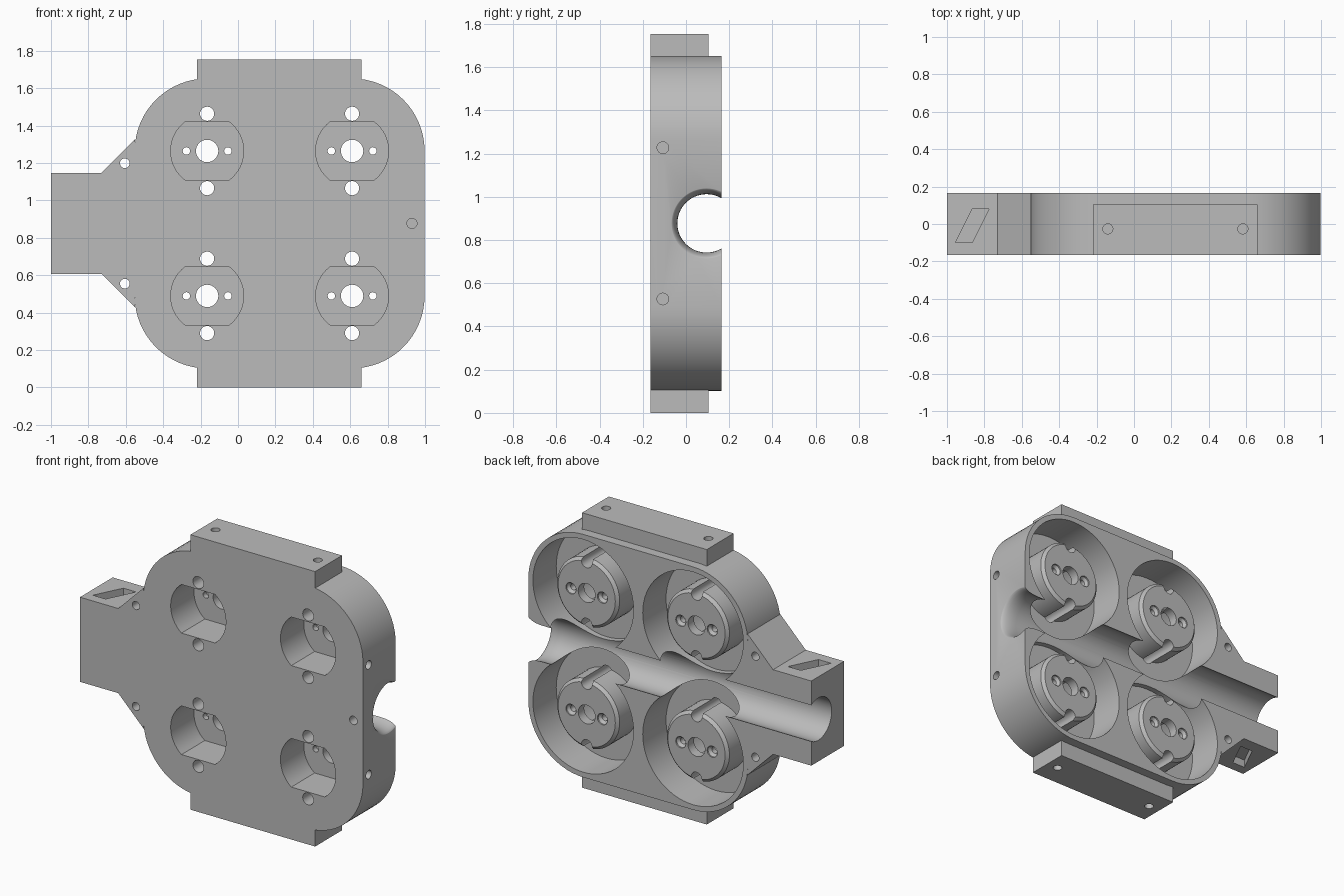
import bpy, bmesh, math
from mathutils import Vector

if "Cube" in bpy.data.objects:
    bpy.data.objects.remove(bpy.data.objects["Cube"])

FRONT, BACK = -0.165, 0.165
MID_X, MID_Z = 0.2225, 0.877      # centre of the four sockets
PITCH = 0.3875                    # half the socket spacing, also corner radius
X, Y, Z = Vector((1, 0, 0)), Vector((0, 1, 0)), Vector((0, 0, 1))


def finish(bm, name):
    bmesh.ops.remove_doubles(bm, verts=bm.verts, dist=1e-5)
    bmesh.ops.recalc_face_normals(bm, faces=bm.faces)
    mesh = bpy.data.meshes.new(name)
    bm.to_mesh(mesh)
    bm.free()
    obj = bpy.data.objects.new(name, mesh)
    bpy.context.collection.objects.link(obj)
    return obj


def prism(name, points, lo, hi, axis):
    """Extrude an outline along Y (points are x, z) or Z (points are x, y)."""
    bm = bmesh.new()
    second = Z if axis == Y else Y
    face = bm.faces.new([bm.verts.new(X * a + second * b + axis * lo) for a, b in points])
    out = bmesh.ops.extrude_face_region(bm, geom=[face])
    verts = [v for v in out["geom"] if isinstance(v, bmesh.types.BMVert)]
    bmesh.ops.translate(bm, verts=verts, vec=axis * (hi - lo))
    return finish(bm, name)


def lathe(name, profile, origin, axis, steps=32):
    """Spin (radius, distance) points about an axis through origin."""
    bm = bmesh.new()
    side = Z if axis != Z else X
    verts = [bm.verts.new(Vector(origin) + side * r + axis * t) for r, t in profile]
    edges = [bm.edges.new(pair) for pair in zip(verts, verts[1:])]
    bmesh.ops.spin(bm, geom=verts + edges, cent=origin, axis=axis,
                   angle=math.tau, steps=steps)
    return finish(bm, name)


def drill(name, radius, origin, axis, lo, hi, steps=24):
    return lathe(name, [(0, lo), (radius, lo), (radius, hi), (0, hi)], origin, axis, steps)


def arc(cx, cz, radius, start, end, count=16):
    angles = [math.radians(start + (end - start) * i / count) for i in range(count + 1)]
    return [(cx + radius * math.cos(a), cz + radius * math.sin(a)) for a in angles]


def combine(target, tool, operation="DIFFERENCE"):
    mod = target.modifiers.new("combine", "BOOLEAN")
    mod.operation, mod.solver, mod.object = operation, "EXACT", tool
    bpy.context.view_layer.objects.active = target
    bpy.ops.object.modifier_apply(modifier=mod.name)
    bpy.data.objects.remove(tool)


# Rounded plate with a tapered arm on one side
right, left = MID_X + PITCH, MID_X - PITCH
top, bottom = MID_Z + PITCH, MID_Z - PITCH
outline = arc(right, bottom, PITCH, -90, 0) + arc(right, top, PITCH, 0, 90)
outline += arc(left, top, PITCH, 90, 180)
outline += [(-0.55, MID_Z + 0.45), (-0.73, MID_Z + 0.27), (-1, MID_Z + 0.27)]
outline += [(-1, MID_Z - 0.27), (-0.73, MID_Z - 0.27), (-0.55, MID_Z - 0.45)]
# skip the arc start, which nearly meets the taper
outline += arc(left, bottom, PITCH, 180, 270)
body = prism("housing", outline, FRONT, BACK, Y)

# Mounting tabs above and below
tab = [(-0.22, 0), (0.66, 0), (0.66, 2 * MID_Z), (-0.22, 2 * MID_Z)]
combine(body, prism("tabs", tab, FRONT, 0.105, Y), "UNION")

# Four round pockets, each with a hollow central boss
pocket = [(0, 0.3), (0.355, 0.3), (0.355, -0.07), (0.22, -0.07),
          (0.22, 0.112), (0.202, 0.13), (0, 0.13)]
countersink = [(0, 0.09), (0.02, 0.105), (0.036, 0.121), (0.036, 0.2), (0, 0.2)]
flat = math.degrees(math.asin(0.155 / 0.195))
for cx in (left, right):
    for cz in (bottom, top):
        centre = (cx, 0, cz)
        combine(body, lathe("pocket", pocket, centre, Y, 64))
        recess = arc(cx, cz, 0.195, -flat, flat) + arc(cx, cz, 0.195, 180 - flat, 180 + flat)
        combine(body, prism("recess", recess, -0.3, 0.07, Y))
        combine(body, drill("shaft_hole", 0.06, centre, Y, 0, 0.3, 32))
        for s in (-1, 1):
            combine(body, drill("wire_hole", 0.038, (cx, 0, cz + s * 0.199), Y, -0.3, 0.3))
            screw = (cx + s * 0.111, 0, cz)
            combine(body, drill("screw_hole", 0.02, screw, Y, 0, 0.3, 16))
            combine(body, lathe("countersink", countersink, screw, Y, 16))

# Long channel open to the back, flared at one end
flare = [(0.135 + 0.034 * (1 - math.cos(i * math.pi / 12)),
          0.9 + 0.1 * math.sin(i * math.pi / 12)) for i in range(7)]
channel = [(0, -1.2), (0.135, -1.2)] + flare + [(0.169, 1.2), (0, 1.2)]
combine(body, lathe("channel", channel, (0, 0.095, MID_Z), X, 64))

# Fastener holes and slots, mirrored above and below the middle
slot = [(-0.955, -0.1), (-0.865, -0.1), (-0.775, 0.08), (-0.865, 0.08)]
for s in (-1, 1):
    combine(body, drill("arm_hole", 0.026, (-0.605, 0, MID_Z + s * 0.322), Y, -0.3, 0.3))
    combine(body, drill("side_hole", 0.027, (1, -0.107, MID_Z + s * 0.35), X, -0.1, 0.1))
    for hx in (-0.14, 0.582):
        combine(body, drill("tab_hole", 0.027, (hx, -0.026, MID_Z * (1 + s)), Z, -0.1, 0.1))
    ends = sorted((MID_Z + s * 0.22, MID_Z + s * 0.4))
    combine(body, prism("slot", slot, ends[0], ends[1], Z))
combine(body, drill("front_hole", 0.027, (0.93, FRONT, MID_Z), Y, -0.1, 0.06))

# Plain grey finish
grey = bpy.data.materials.new("plain grey")
grey.use_nodes = True
colour = (0.5, 0.5, 0.5, 1)
grey.diffuse_color = colour
grey.node_tree.nodes["Principled BSDF"].inputs["Base Color"].default_value = colour
body.data.materials.clear()
body.data.materials.append(grey)

bpy.ops.object.select_all(action="DESELECT")
body.select_set(True)
bpy.context.view_layer.objects.active = body
bpy.ops.object.shade_smooth_by_angle(angle=math.radians(30))
